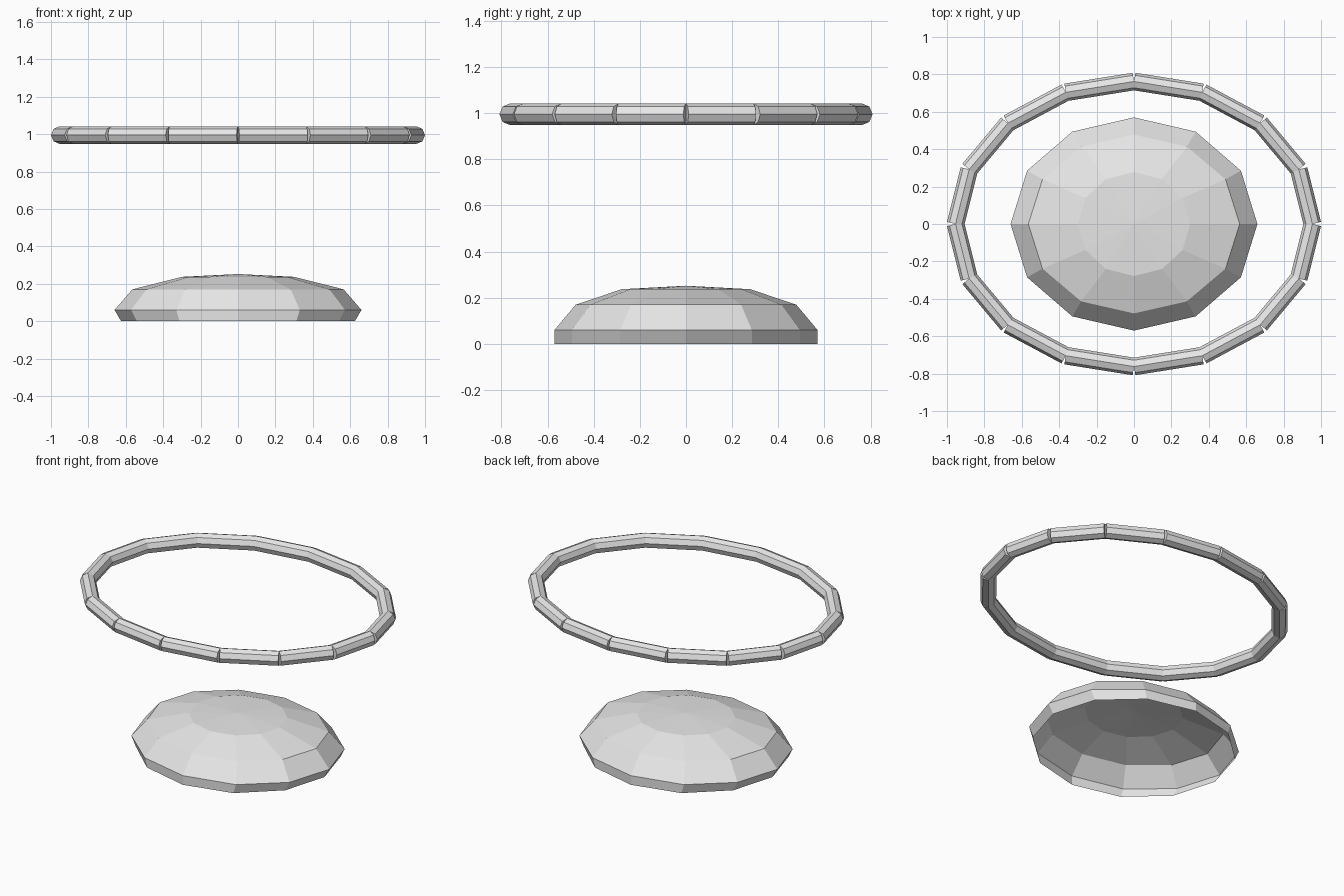
import bpy, bmesh, math
from mathutils import Matrix, Vector

if "Cube" in bpy.data.objects:
    bpy.data.objects.remove(bpy.data.objects["Cube"])

grey = bpy.data.materials.new("light_grey")
grey.diffuse_color = (0.8, 0.8, 0.8, 1)
grey.use_nodes = True
grey.node_tree.nodes["Principled BSDF"].inputs["Base Color"].default_value = grey.diffuse_color


def finish(bm, name):
    mesh = bpy.data.meshes.new(name)
    bm.to_mesh(mesh)
    bm.free()
    mesh.materials.append(grey)
    obj = bpy.data.objects.new(name, mesh)
    bpy.context.collection.objects.link(obj)
    return obj


# Floating oval ring: 16 straight eight-sided tubes, open wedges at the outer joints
N, A, B, Z, R = 16, 0.954, 0.762, 0.995, 0.047
bm = bmesh.new()
pts = [Vector((A * math.cos(i * math.tau / N), B * math.sin(i * math.tau / N), Z))
       for i in range(N)]
for i in range(N):
    p, q = pts[i], pts[(i + 1) % N]
    rot = (q - p).to_track_quat('Z', 'Y').to_matrix().to_4x4()
    bmesh.ops.create_cone(bm, cap_ends=True, segments=8, radius1=R, radius2=R,
                          depth=(q - p).length,
                          matrix=Matrix.Translation((p + q) / 2) @ rot)
finish(bm, "oval_ring")

# Low dome: hollow twelve-sided shell, open underneath
S = 12
levels = [(0.625, 0.57, 0.0), (0.66, 0.57, 0.06),
          (0.565, 0.478, 0.17), (0.30, 0.278, 0.237)]   # x radius, y radius, height
bm = bmesh.new()
rings = [[bm.verts.new((a * math.cos(i * math.tau / S), b * math.sin(i * math.tau / S), z))
          for i in range(S)] for a, b, z in levels]
for lo, hi in zip(rings, rings[1:]):
    for i in range(S):
        j = (i + 1) % S
        bm.faces.new((lo[i], lo[j], hi[j], hi[i]))
apex = bm.verts.new((0, 0, 0.252))
for i in range(S):
    bm.faces.new((rings[-1][i], rings[-1][(i + 1) % S], apex))
finish(bm, "dome")
